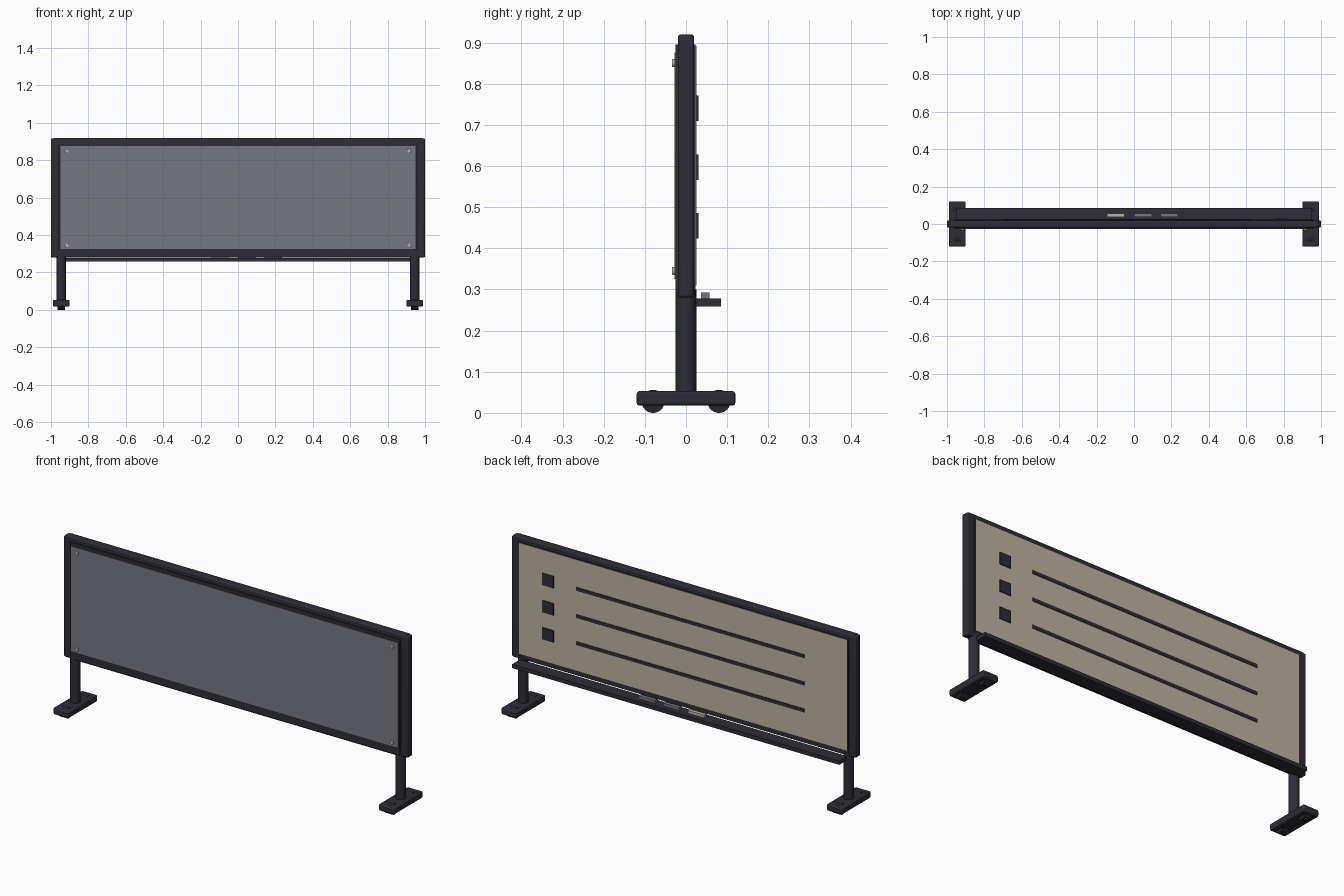
import bpy
from math import pi

if "Cube" in bpy.data.objects:
    bpy.data.objects.remove(bpy.data.objects["Cube"], do_unlink=True)


def material(name, r, g, b):
    m = bpy.data.materials.new(name)
    m.use_nodes = True
    m.diffuse_color = (r, g, b, 1)
    bsdf = next(n for n in m.node_tree.nodes if n.type == "BSDF_PRINCIPLED")
    bsdf.inputs["Base Color"].default_value = (r, g, b, 1)
    return m


DARK = material("charcoal metal", 0.026, 0.026, 0.036)
BLACK = material("wheel rubber", 0.018, 0.017, 0.019)
GREY = material("grey panel", 0.185, 0.185, 0.225)
CREAM = material("cream board", 0.50, 0.45, 0.37)
SILVER = material("screw metal", 0.50, 0.48, 0.44)


def finish(obj, name, mat, bevel=0):
    obj.name = name
    obj.data.materials.append(mat)
    if bevel:
        mod = obj.modifiers.new("rounded edges", "BEVEL")
        mod.width = bevel
        mod.segments = 3
        bpy.ops.object.shade_smooth_by_angle()
    return obj


def box(name, x, y, z, mat, bevel=0):
    """Box from (low, high) pairs along each axis."""
    spans = (x, y, z)
    bpy.ops.mesh.primitive_cube_add(size=1, location=[(a + b) / 2 for a, b in spans])
    obj = bpy.context.object
    obj.scale = [b - a for a, b in spans]
    bpy.ops.object.transform_apply(location=False, rotation=False, scale=True)
    return finish(obj, name, mat, bevel)


def cylinder(name, centre, radius, length, mat, rotation=(0, 0, 0), bevel=0):
    bpy.ops.mesh.primitive_cylinder_add(vertices=32, radius=radius, depth=length,
                                        location=centre, rotation=rotation)
    obj = bpy.context.object
    bpy.ops.object.shade_smooth_by_angle()
    return finish(obj, name, mat, bevel)


# Outer frame
box("top_rail", (-0.99, 0.99), (-0.02, 0.02), (0.875, 0.92), DARK, 0.008)
box("bottom_rail", (-0.99, 0.99), (-0.02, 0.02), (0.28, 0.325), DARK, 0.008)
for side, label in ((1, "left"), (-1, "right")):
    box(f"{label}_rail", sorted((side * 0.955, side * 1.0)), (-0.02, 0.02),
        (0.28, 0.917), DARK, 0.008)

# Panel core with the front screen and rear board
box("panel_core", (-0.957, 0.957), (-0.026, 0.023), (0.285, 0.895), DARK)
box("front_panel", (-0.95, 0.95), (-0.028, -0.025), (0.325, 0.876), GREY)
box("rear_board", (-0.952, 0.952), (0.022, 0.025), (0.31, 0.892), CREAM)

# Rear markers and ruled lines
for row, z in enumerate((0.74, 0.597, 0.455), 1):
    box(f"marker_{row}", (0.75, 0.815), (0.024, 0.03), (z - 0.031, z + 0.031), DARK)
    box(f"ruled_line_{row}", (-0.705, 0.62), (0.024, 0.028), (z - 0.009, z + 0.009), DARK)

# Front corner screws
for x in (-0.915, 0.915):
    for z in (0.345, 0.85):
        cylinder("screw", (x, -0.03, z), 0.01, 0.008, SILVER, (pi / 2, 0, 0), 0.002)

# Rear tray and the items on it
box("tray", (-0.95, 0.95), (0.018, 0.085), (0.258, 0.278), DARK)
for name, x, mat in (("cream_eraser", -0.098, CREAM), ("grey_marker_a", 0.048, GREY),
                     ("grey_marker_b", 0.188, GREY)):
    box(name, (x - 0.047, x + 0.047), (0.037, 0.057), (0.277, 0.293), mat)

# Legs, feet and wheels
for side, label in ((1, "left"), (-1, "right")):
    x = side * 0.945
    cylinder(f"{label}_leg", (x, 0, 0.17), 0.025, 0.26, DARK)
    box(f"{label}_foot", (x - 0.045, x + 0.045), (-0.12, 0.12), (0.018, 0.053), DARK, 0.007)
    for y in (-0.08, 0.08):
        cylinder(f"{label}_wheel", (x, y, 0.028), 0.028, 0.04, BLACK, (0, pi / 2, 0))
